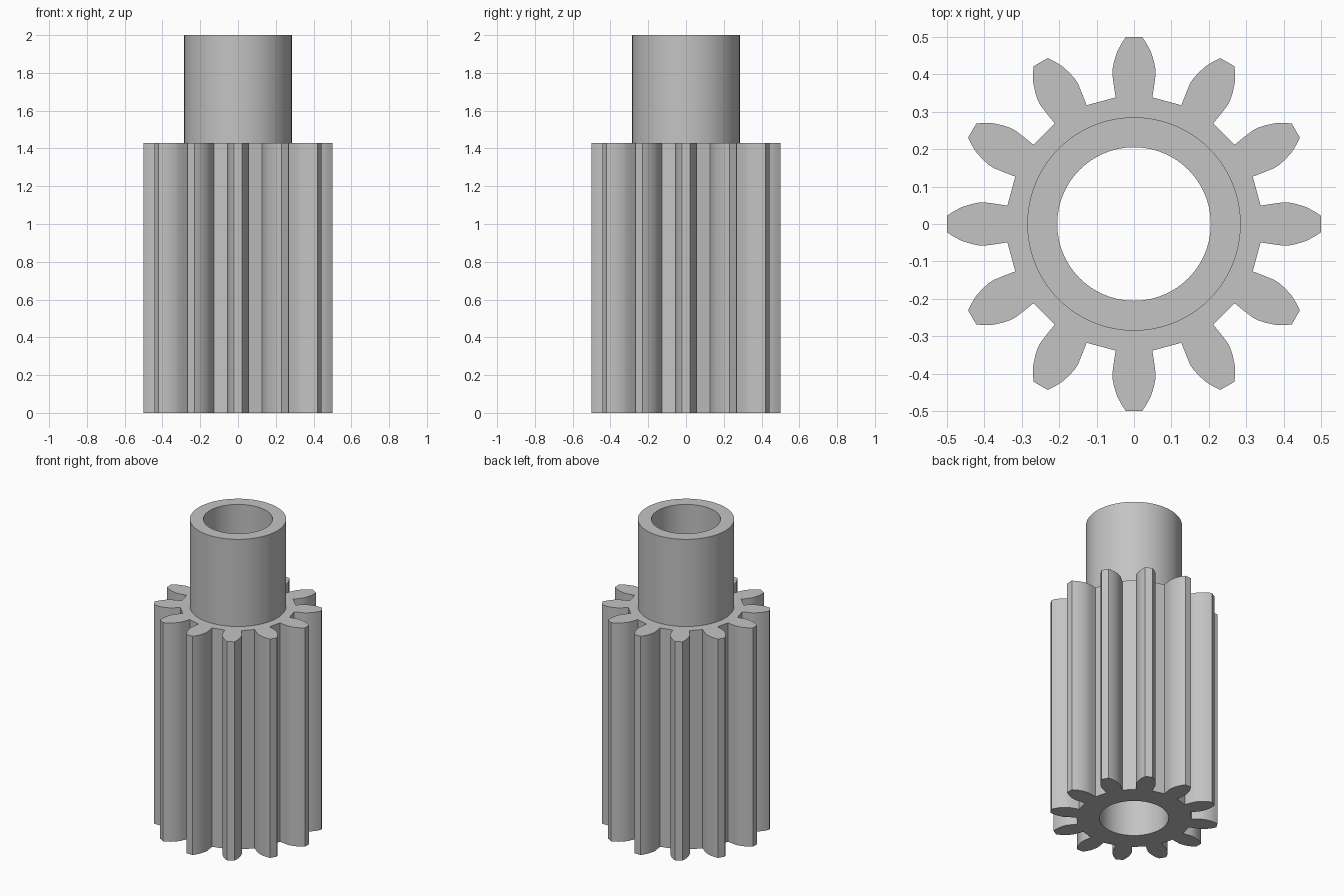
import bpy
import bmesh
from math import sin, cos, pi, radians
from mathutils import Matrix, Vector

cube = bpy.data.objects.get("Cube")
if cube:
    bpy.data.objects.remove(cube)

TEETH = 12
GEAR_TOP, SHAFT_TOP = 1.43, 2.0
SHAFT_R, BORE_R = 0.285, 0.205

steel = bpy.data.materials.new("grey_steel")
steel.use_nodes = True
colour = (0.55, 0.55, 0.55, 1)
steel.diffuse_color = colour
steel.node_tree.nodes["Principled BSDF"].inputs["Base Color"].default_value = colour

# Half of one tooth, from root to tip: half width, distance from axis
FLANK = [(0.049, 0.338), (0.054, 0.37), (0.058, 0.4), (0.057, 0.415),
         (0.053, 0.435), (0.045, 0.46), (0.034, 0.481), (0.022, 0.499)]


def gear_outline():
    tooth = [(w, r) for w, r in FLANK] + [(-w, r) for w, r in reversed(FLANK)]
    points = []
    for i in range(TEETH):
        turn = Matrix.Rotation(i * 2 * pi / TEETH, 2)
        points += [turn @ Vector(p) for p in tooth]
    return points


def circle(radius, count=96):
    return [Vector((radius * cos(2 * pi * i / count), radius * sin(2 * pi * i / count)))
            for i in range(count)]


bm = bmesh.new()


def loop(points, z):
    verts = [bm.verts.new((p.x, p.y, z)) for p in points]
    edges = [bm.edges.new((verts[i - 1], verts[i])) for i in range(len(verts))]
    return verts, edges


def wall(low, high):
    a, b = low[0], high[0]
    for i in range(len(a)):
        bm.faces.new((a[i - 1], a[i], b[i], b[i - 1]))


def cap(outer, inner):
    bmesh.ops.triangle_fill(bm, edges=outer[1] + inner[1], use_beauty=True)


# Boundary rings of the pinion
gear_low, gear_high = loop(gear_outline(), 0), loop(gear_outline(), GEAR_TOP)
shaft_low, shaft_high = loop(circle(SHAFT_R), GEAR_TOP), loop(circle(SHAFT_R), SHAFT_TOP)
bore_low, bore_high = loop(circle(BORE_R), 0), loop(circle(BORE_R), SHAFT_TOP)

# Toothed sides, shaft sleeve and through bore
wall(gear_low, gear_high)
wall(shaft_low, shaft_high)
wall(bore_low, bore_high)

# Flat ends and shoulder
cap(gear_low, bore_low)
cap(gear_high, shaft_low)
cap(shaft_high, bore_high)

bmesh.ops.recalc_face_normals(bm, faces=bm.faces)
mesh = bpy.data.meshes.new("pinion_gear")
bm.to_mesh(mesh)
bm.free()
mesh.materials.append(steel)
gear = bpy.data.objects.new("pinion_gear", mesh)
bpy.context.collection.objects.link(gear)

bpy.ops.object.select_all(action="DESELECT")
gear.select_set(True)
bpy.context.view_layer.objects.active = gear
bpy.ops.object.shade_smooth_by_angle(angle=radians(25))
